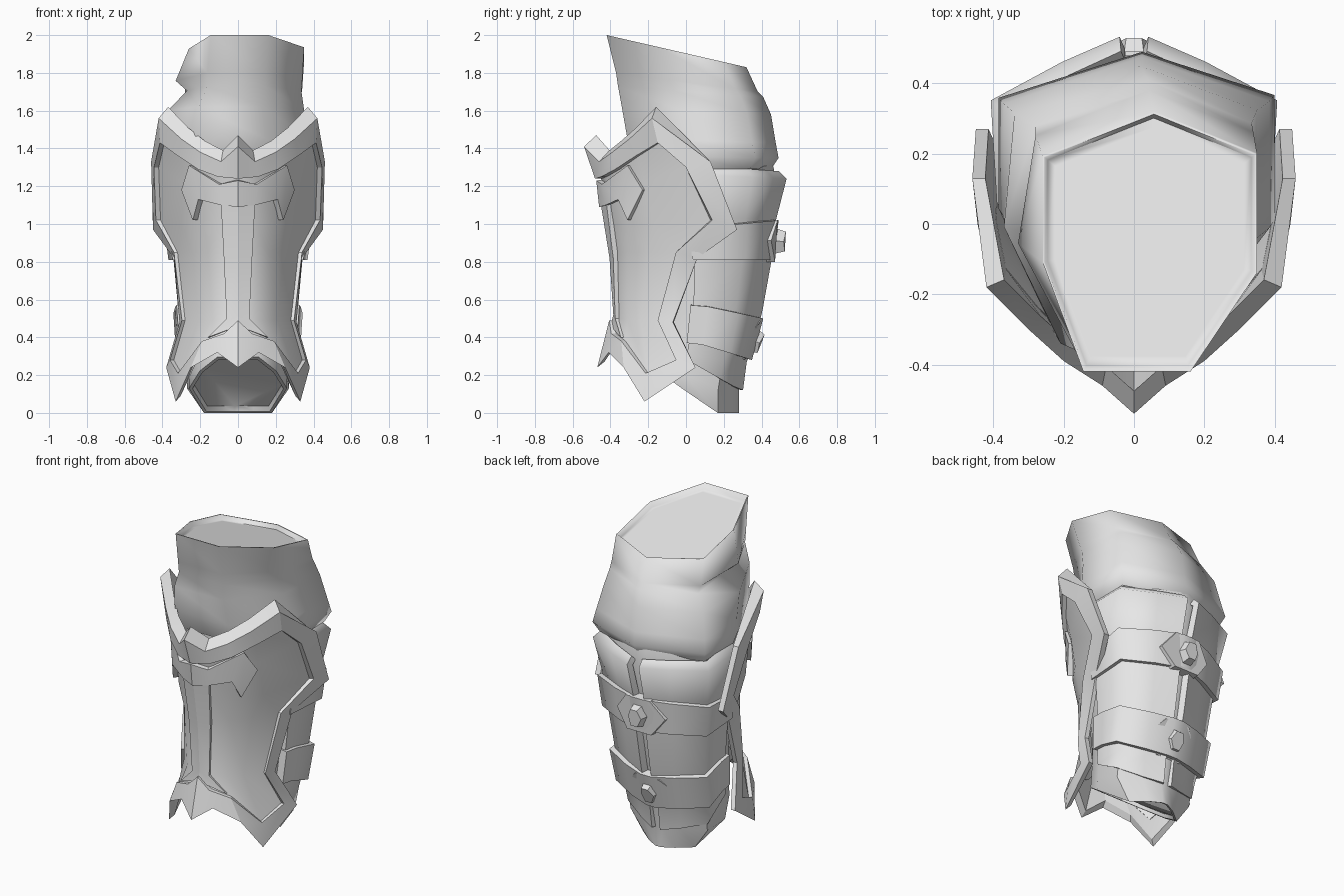
import bpy
import bmesh
import math
from mathutils import Vector, Matrix

cube = bpy.data.objects.get("Cube")
if cube:
    bpy.data.objects.remove(cube)

grey = bpy.data.materials.new("plain_grey")
grey.use_nodes = True
grey.diffuse_color = (0.8, 0.8, 0.8, 1)
grey.node_tree.nodes["Principled BSDF"].inputs["Base Color"].default_value = (0.8, 0.8, 0.8, 1)


def finish(name, bm, mirror=False, thick=0.0, angle=30):
    """Turn a bmesh into an outward-facing object, mirrored and thickened if asked."""
    bmesh.ops.recalc_face_normals(bm, faces=bm.faces)
    bm.normal_update()
    outward = sum(f.normal.xy.dot(f.calc_center_median().xy) * f.calc_area() for f in bm.faces)
    if outward < 0:
        bmesh.ops.reverse_faces(bm, faces=bm.faces)
    mesh = bpy.data.meshes.new(name)
    bm.to_mesh(mesh)
    bm.free()
    mesh.materials.append(grey)
    obj = bpy.data.objects.new(name, mesh)
    bpy.context.collection.objects.link(obj)
    bpy.ops.object.select_all(action='DESELECT')
    bpy.context.view_layer.objects.active = obj
    obj.select_set(True)
    if mirror:
        obj.modifiers.new("mirror", 'MIRROR')
        bpy.ops.object.modifier_apply(modifier="mirror")
    if thick:
        solid = obj.modifiers.new("thickness", 'SOLIDIFY')
        solid.thickness = thick
        solid.offset = -1
        bpy.ops.object.modifier_apply(modifier="thickness")
    bpy.ops.object.shade_smooth_by_angle(angle=math.radians(angle))


def loft(rows, closed=False, cap=False):
    """Skin rows of points with quads, optionally capping the first row."""
    bm = bmesh.new()
    grid = [[bm.verts.new(p) for p in row] for row in rows]
    count = len(rows[0])
    for a, b in zip(grid, grid[1:]):
        for i in range(count if closed else count - 1):
            j = (i + 1) % count
            bm.faces.new((a[i], a[j], b[j], b[i]))
    if cap:
        bm.faces.new(grid[0])
    return bm


def inset(ring, scale, lift):
    """Shrink a ring about its middle and shift it up or down."""
    mid = sum((Vector(p) for p in ring), Vector()) / len(ring)
    return [mid + (Vector(p) - mid) * scale + Vector((0, 0, lift)) for p in ring]


# Shin plate: half panel, each row running from the centre ridge to the side
panel = [
    [(0, -.45, 1.24), (.1, -.42, 1.25), (.2, -.35, 1.29), (.3, -.25, 1.36), (.39, -.14, 1.43)],
    [(0, -.44, 1.2), (.1, -.41, 1.2), (.2, -.33, 1.21), (.29, -.22, 1.22), (.42, 0, 1.3)],
    [(0, -.4, 1), (.09, -.38, 1), (.2, -.31, 1), (.3, -.17, 1), (.41, .13, 1.02)],
    [(0, -.38, .85), (.08, -.36, .85), (.16, -.31, .85), (.24, -.2, .85), (.32, -.05, .85)],
    [(0, -.37, .5), (.07, -.35, .5), (.14, -.31, .49), (.21, -.24, .49), (.28, -.14, .49)],
    [(0, -.38, .49), (.07, -.37, .42), (.18, -.32, .38), (.3, -.2, .21), (.34, -.05, .28)],
]
finish("shin_panel", loft(panel), mirror=True, thick=.03, angle=40)

# Raised rim around the panel: inner wall, crest, back edge and underside
edge = panel[0] + [row[-1] for row in panel[1:]] + panel[-1][-2::-1]
inner = [(x * 1.06, y * 1.07, z) for x, y, z in edge]
under = [(x * .93, y * .93, z) for x, y, z in edge]
crest = [
    (0, -.54, 1.41), (.09, -.46, 1.33), (.2, -.39, 1.38), (.3, -.3, 1.45), (.42, -.18, 1.56),
    (.46, .13, 1.33), (.45, .27, .97), (.34, .06, .82), (.31, -.07, .48), (.38, .05, .24),
    (.33, -.22, .06), (.25, -.33, .24), (.11, -.41, .32), (0, -.47, .24),
]
back = []
for n, (x, y, z) in enumerate(crest):
    rise = .06 if n < 5 else .03 if n > 9 else 0
    shrink = .88 if n < 5 else .92
    back.append((x * shrink, y * (shrink if y < 0 else 1), z + rise))
finish("shin_rim", loft([edge, inner, crest, back, under]), mirror=True, angle=20)

# Raised crossbar with hooked ends, and the stem below it
crossbar = [
    [(0, -.475, 1.23), (.1, -.445, 1.21), (.26, -.31, 1.31), (.3, -.23, 1.18)],
    [(0, -.46, 1.09), (.09, -.425, 1.1), (.21, -.36, 1.13), (.24, -.31, 1.02)],
]
finish("crossbar", loft(crossbar), mirror=True, thick=.035, angle=20)
stem = [
    [(0, -.45, 1.1), (.09, -.42, 1.1)],
    [(0, -.405, .82), (.075, -.385, .82)],
    [(0, -.385, .52), (.06, -.375, .5)],
    [(0, -.4, .46), (.16, -.345, .4)],
]
finish("stem", loft(stem), mirror=True, thick=.03, angle=20)

# Calf sections: height, half width, front, back
CALF = [
    (1.4, .35, -.3, .44), (1.28, .36, -.3, .47), (1.22, .365, -.3, .48), (1, .335, -.28, .43),
    (.8, .31, -.26, .41), (.55, .287, -.24, .365), (.4, .275, -.24, .33), (.27, .27, -.25, .29),
    (.12, .27, -.27, .28), (0, .18, -.28, .28),
]
# Half section from the back to the front: sideways and depth fractions
HALF = [(.1, 1), (.5, .93), (1, .8), (.96, .45), (.75, .2), (.4, 0)]


def calf_point(z, u, t, grow=0.0):
    for a, b in zip(CALF, CALF[1:]):
        if z >= b[0]:
            k = (a[0] - z) / (a[0] - b[0])
            w, front, rear = [p + (q - p) * k for p, q in zip(a[1:], b[1:])]
            break
    else:
        w, front, rear = CALF[-1][1:]
    return (u * (w + grow), front + t * (rear - front) + grow * (t - .3) * 1.4, z)


def calf_ring(z, slope=0.0):
    full = HALF + [(-u, t) for u, t in reversed(HALF)]
    return [calf_point(z + slope * max(0, .8 - t), u, t) for u, t in full]


# Inner lining, closed by a slanting recessed base that rises to the front
rows = [calf_ring(0, .37), calf_ring(.13, .22)]
rows += [calf_ring(z) for z in (.4, .55, .8, 1, 1.22, 1.35)]
rows = [inset(rows[0], .9, .025), inset(rows[0], .93, 0)] + rows
finish("calf_lining", loft(rows, closed=True, cap=True), angle=50)

# Two leather calf guards parted by a seam at the back: height, flare, rise to the front
levels = [
    (1.28, .01, .06), (1.24, .045, .04), (1.02, .03, .04), (.8, .03, .04),
    (.55, .03, .04), (.4, .03, .04), (.27, .02, .06), (.12, .01, .3),
]
for side, label in ((1, "left"), (-1, "right")):
    rows = []
    for z, grow, rise in levels:
        row = []
        for n, (u, t) in enumerate(HALF[:4]):
            x, y, h = calf_point(z + rise * (1 - t), u, t, grow)
            row.append((side * x, y + (.012 if n == 0 else 0), h))
        rows.append(row)
    finish(label + "_calf_guard", loft(rows), thick=.04, angle=70)


# Straps wrapping the calf between the edges of the shin plate
def strap(name, rear, sides):
    path = [(.94, .42), (.96, .55), (1, .8), (.5, .93), (.1, 1)]
    path += [(-u, t) for u, t in reversed(path)]
    rows = []
    for top in (0, 1):
        row = []
        for u, t in path:
            k = min(1, (1 - t) / .5)
            z = rear[top] + (sides[top] - rear[top]) * k
            row.append(calf_point(z, u, t, .057))
        rows.append(row)
    finish(name, loft(rows), thick=.05, angle=70)


strap("upper_strap", (.81, 1.02), (.81, .98))
strap("lower_strap", (.28, .5), (.37, .57))


# Pointed clasp plates with hexagonal studs, their ends bent around the calf
def prism(name, centre, tilt, wide, tall, y0, y1, taper):
    spin = Matrix.Rotation(tilt, 3, 'X')
    rows = []
    for y, s in ((y1, taper), (y0, 1)):
        ring = []
        for i in range(6):
            a = i * math.pi / 3
            bend = wide * .3 * abs(math.cos(a))
            p = Vector((wide * s * math.cos(a), y - bend, tall * s * math.sin(a)))
            ring.append(Vector(centre) + spin @ p)
        rows.append(ring)
    finish(name, loft(rows, closed=True, cap=True), angle=25)


for label, centre, tilt in (("upper", (0, .475, .91), -.06), ("lower", (0, .35, .385), -.38)):
    prism(label + "_clasp", centre, tilt, .18, .135, -.06, .03, .94)
    prism(label + "_stud", centre, tilt, .06, .08, 0, .06, .75)

# Cloth sleeve: height, drop to the back, left edge, right edge, front, back, side fold
SLEEVE = [
    (2, .17, -.26, .35, -.42, .32, 0), (1.8, .1, -.28, .34, -.37, .38, .05),
    (1.73, .06, -.28, .335, -.36, .41, -.01), (1.62, .04, -.34, .35, -.34, .45, .03),
    (1.45, .02, -.37, .385, -.31, .475, 0), (1.36, .01, -.385, .4, -.28, .49, 0),
    (1.29, 0, -.36, .37, -.25, .45, 0),
]
OUTLINE = [(.19, 0), (.69, 0), (1, .38), (1, .84), (.52, 1), (0, .83), (0, .42)]


def sleeve_ring(z, drop, x0, x1, y0, y1, fold):
    ring = [Vector((x0 + (x1 - x0) * u, y0 + (y1 - y0) * v, z - drop * v)) for u, v in OUTLINE]
    ring[-1].x -= fold
    return ring


rings = [sleeve_ring(*s) for s in SLEEVE]
top = rings[0]
rings = [inset(top, .88, -.03), inset(top, .95, -.03), inset(top, .98, 0)] + rings
finish("cloth_sleeve", loft(rings, closed=True, cap=True), angle=75)
